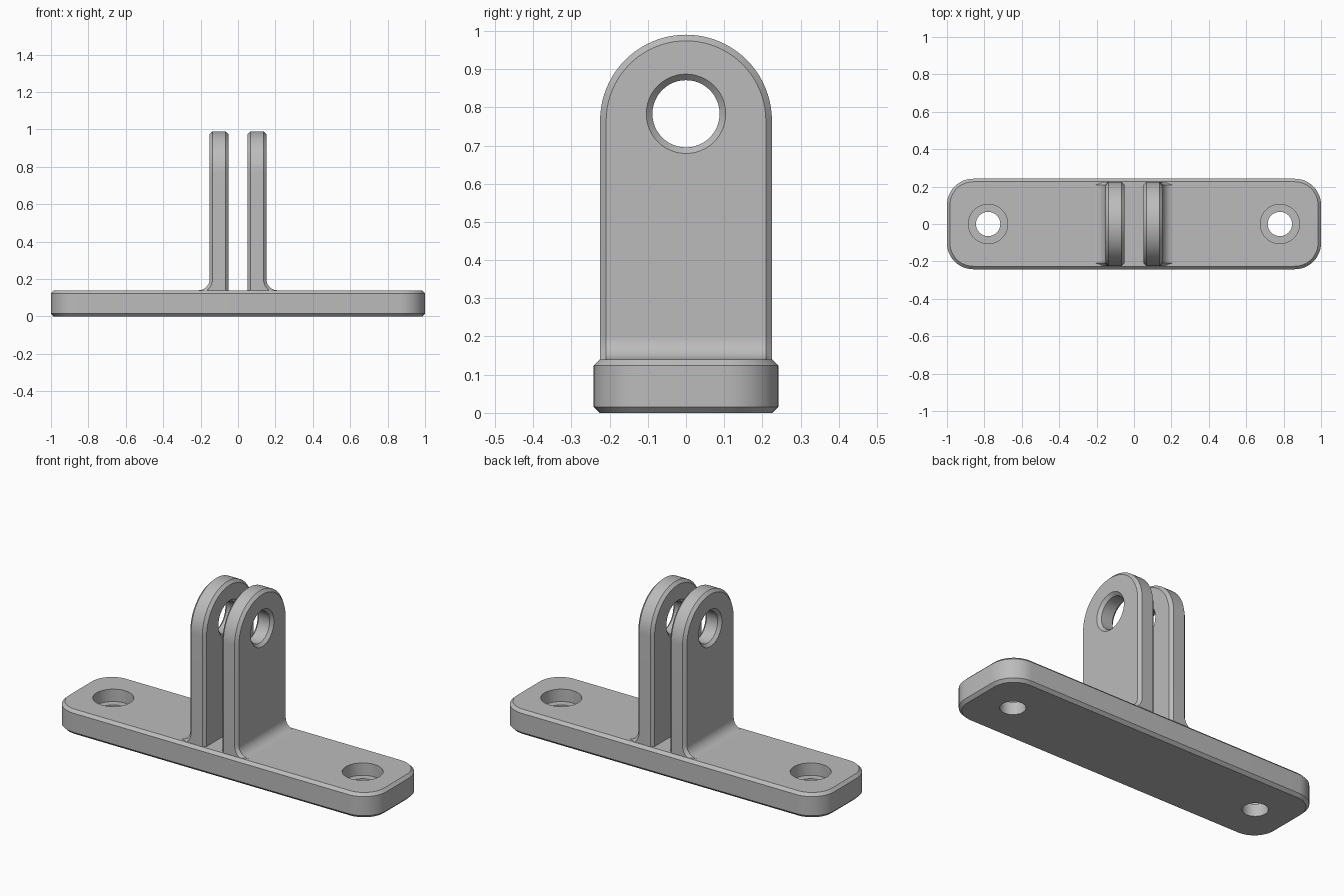
import bpy, bmesh
from math import sin, cos, pi, radians
from mathutils import Vector

if "Cube" in bpy.data.objects:
    bpy.data.objects.remove(bpy.data.objects["Cube"])

grey = bpy.data.materials.new("plain grey")
grey.use_nodes = True
colour = (0.5, 0.5, 0.5, 1)
grey.diffuse_color = colour
grey.node_tree.nodes["Principled BSDF"].inputs["Base Color"].default_value = colour

CHAMFER = 0.016
BASE_X, BASE_Y, BASE_TOP, CORNER = 1.0, 0.242, 0.14, 0.14
LUG_IN, LUG_OUT, LUG_Y, LUG_ARC = 0.05, 0.152, 0.225, 0.765
PIN_Z, PIN_R, FILLET = 0.783, 0.088, 0.06


def arc(cx, cy, r, start, end, steps):
    """Points along an arc, angles in degrees."""
    angles = [radians(start + (end - start) * i / steps) for i in range(steps + 1)]
    return [(cx + r * cos(a), cy + r * sin(a)) for a in angles]


def circle(cx, cy, r, steps=48):
    return arc(cx, cy, r, 0, 360, steps)[:-1]


def loft(bm, rings, closed=True):
    """Join point rings with quads; returns the vertex rings."""
    rows = [[bm.verts.new(p) for p in ring] for ring in rings]
    for a, b in zip(rows, rows[1:]):
        n = len(a)
        for i in range(n if closed else n - 1):
            j = (i + 1) % n
            bm.faces.new((a[i], a[j], b[j], b[i]))
    return rows


def cap(bm, rings):
    """Fill the flat area bounded by the given vertex rings."""
    edges = [bm.edges.get((r[i - 1], r[i])) for r in rings for i in range(len(r))]
    bmesh.ops.triangle_fill(bm, use_beauty=True, use_dissolve=False, edges=edges)


def finish(bm, name):
    bmesh.ops.recalc_face_normals(bm, faces=bm.faces)
    mesh = bpy.data.meshes.new(name)
    bm.to_mesh(mesh)
    bm.free()
    mesh.materials.append(grey)
    obj = bpy.data.objects.new(name, mesh)
    bpy.context.collection.objects.link(obj)
    bpy.ops.object.select_all(action='DESELECT')
    obj.select_set(True)
    bpy.context.view_layer.objects.active = obj
    bpy.ops.object.shade_smooth_by_angle(angle=radians(30))


# Base plate: chamfered rounded slab with two counterbored screw holes
def slab_ring(inset, z):
    points = []
    corners = [(1, 1), (-1, 1), (-1, -1), (1, -1)]
    for k, (sx, sy) in enumerate(corners):
        points += arc(sx * (BASE_X - CORNER), sy * (BASE_Y - CORNER),
                      CORNER - inset, 90 * k, 90 * k + 90, 12)
    return [(x, y, z) for x, y in points]


bm = bmesh.new()
slab = loft(bm, [slab_ring(CHAMFER, 0), slab_ring(0, CHAMFER),
                 slab_ring(0, BASE_TOP - CHAMFER), slab_ring(CHAMFER, BASE_TOP)])
steps = [(0, 0.065), (0.07, 0.065), (0.07, 0.105), (BASE_TOP, 0.105)]
holes = [loft(bm, [[(x, y, z) for x, y in circle(side * 0.78, 0, r)] for z, r in steps])
         for side in (-1, 1)]
cap(bm, [slab[0]] + [h[0] for h in holes])
cap(bm, [slab[-1]] + [h[-1] for h in holes])
finish(bm, "base_plate")


# Lugs: upright round-topped plates with a chamfered pin hole
def lug_ring(x, inset):
    r = LUG_Y - inset
    points = [(r, BASE_TOP - 0.02)] + arc(0, LUG_ARC, r, 0, 180, 40) + [(-r, BASE_TOP - 0.02)]
    return [(x, y, z) for y, z in points]


for side, label in ((1, "left"), (-1, "right")):
    bm = bmesh.new()
    layers = [(LUG_IN, CHAMFER), (LUG_IN + CHAMFER, 0),
              (LUG_OUT - CHAMFER, 0), (LUG_OUT, CHAMFER)]
    body = loft(bm, [lug_ring(side * x, c) for x, c in layers])
    pin = loft(bm, [[(side * x, y, z) for y, z in circle(0, PIN_Z, PIN_R + c)]
                    for x, c in zip([l[0] for l in layers],
                                    (CHAMFER, 0, 0, CHAMFER))])
    cap(bm, [body[0], pin[0]])
    cap(bm, [body[-1], pin[-1]])
    finish(bm, label + "_lug")

    # Root fillet on the outer side, with chamfered ends
    bm = bmesh.new()
    cx, cz = LUG_OUT + FILLET, BASE_TOP + FILLET
    rings = []
    for y, extra in ((-LUG_Y, CHAMFER), (-LUG_Y + CHAMFER, 0),
                     (LUG_Y - CHAMFER, 0), (LUG_Y, CHAMFER)):
        curve = arc(cx, cz, FILLET + extra, 180, 270, 12)
        curve.append((LUG_OUT - CHAMFER, BASE_TOP - CHAMFER))
        rings.append([(side * x, y, z) for x, z in curve])
    rows = loft(bm, rings)
    cap(bm, [rows[0]])
    cap(bm, [rows[-1]])
    finish(bm, label + "_root_fillet")
